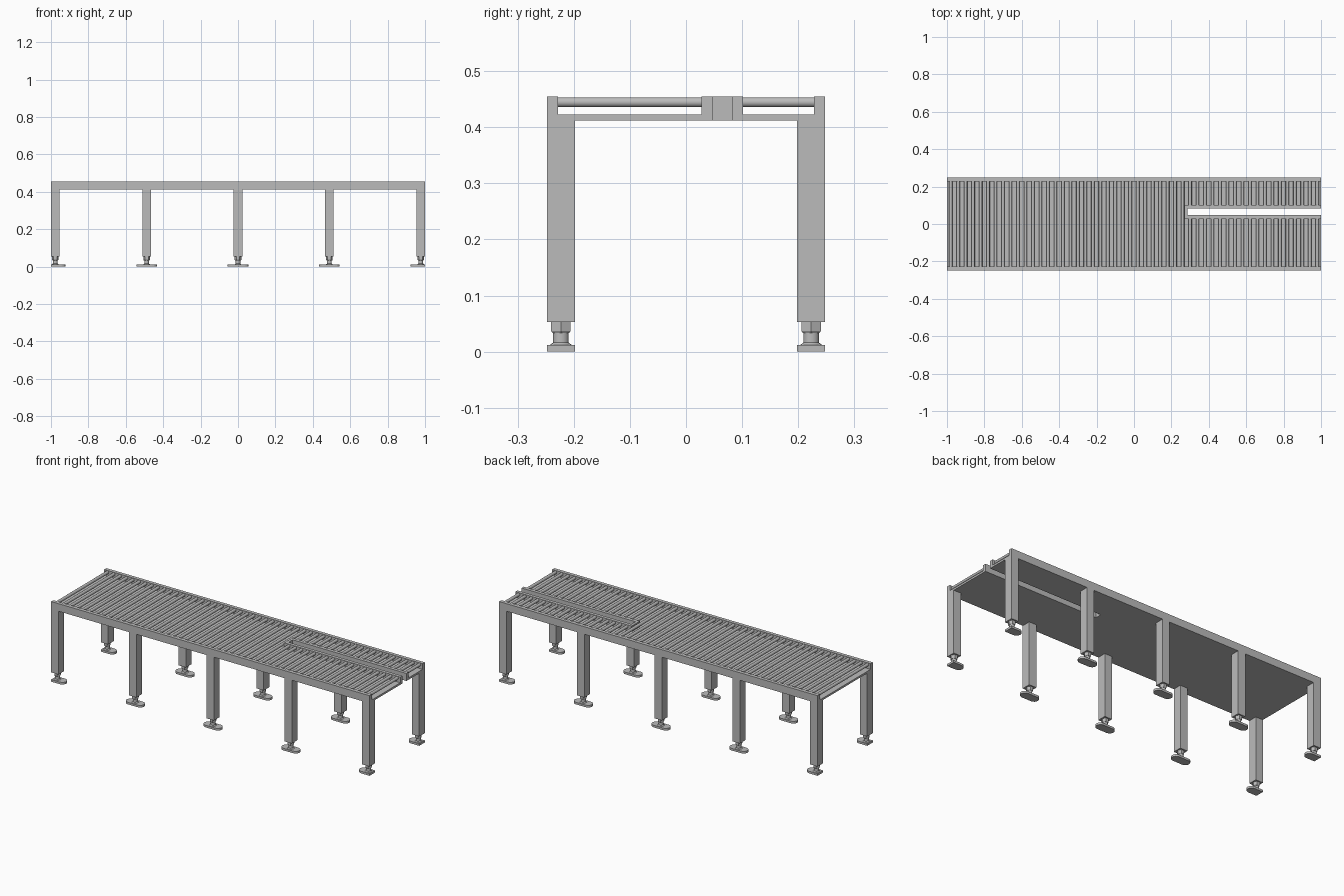
import bpy, bmesh, math
from mathutils import Matrix

cube = bpy.data.objects.get("Cube")
if cube:
    bpy.data.objects.remove(cube, do_unlink=True)

steel = bpy.data.materials.new("steel grey")
steel.use_nodes = True
GREY = (0.5, 0.5, 0.5, 1)
steel.diffuse_color = GREY
steel.node_tree.nodes["Principled BSDF"].inputs["Base Color"].default_value = GREY

# Main measurements
HALF_W, RAIL = 0.248, 0.02
BASE, DECK, TOP = 0.412, 0.423, 0.455
SLOT_X, SLOT_LOW, SLOT_HIGH = 0.285, 0.047, 0.083
INNER = HALF_W - RAIL


def finish(name, bm, smooth=False):
    bmesh.ops.recalc_face_normals(bm, faces=bm.faces)
    mesh = bpy.data.meshes.new(name)
    bm.to_mesh(mesh)
    bm.free()
    mesh.materials.append(steel)
    obj = bpy.data.objects.new(name, mesh)
    bpy.context.collection.objects.link(obj)
    if smooth:
        bpy.ops.object.select_all(action='DESELECT')
        obj.select_set(True)
        bpy.context.view_layer.objects.active = obj
        bpy.ops.object.shade_smooth_by_angle(angle=math.radians(35))
    return obj


def box(name, x0, x1, y0, y1, z0, z1):
    bm = bmesh.new()
    mid = Matrix.Translation(((x0 + x1) / 2, (y0 + y1) / 2, (z0 + z1) / 2))
    size = Matrix.Diagonal((x1 - x0, y1 - y0, z1 - z0, 1))
    bmesh.ops.create_cube(bm, size=1, matrix=mid @ size)
    return finish(name, bm)


def prism(name, outline, z0, z1):
    bm = bmesh.new()
    face = bm.faces.new([bm.verts.new((x, y, z0)) for x, y in outline])
    extruded = bmesh.ops.extrude_face_region(bm, geom=[face])["geom"]
    bmesh.ops.translate(bm, vec=(0, 0, z1 - z0),
                        verts=[v for v in extruded if isinstance(v, bmesh.types.BMVert)])
    return finish(name, bm)


def rollers(name, xs, y0, y1):
    bm = bmesh.new()
    for x in xs:
        place = Matrix.Translation((x, (y0 + y1) / 2, 0.4445)) @ Matrix.Rotation(math.pi / 2, 4, 'X')
        bmesh.ops.create_cone(bm, cap_ends=True, segments=16, radius1=0.0088,
                              radius2=0.0088, depth=y1 - y0, matrix=place)
    finish(name, bm, smooth=True)


def cone(bm, x, y, z0, z1, r0, r1, segments, squash=1):
    place = Matrix.Translation((x, y, (z0 + z1) / 2)) @ Matrix.Diagonal((squash, 1, 1, 1))
    place = place @ Matrix.Rotation(math.pi / 2, 4, 'Z')
    bmesh.ops.create_cone(bm, cap_ends=True, segments=segments, radius1=r0,
                          radius2=r1, depth=z1 - z0, matrix=place)


# Deck plate with the open slot
prism("deck_plate", [(-1, -INNER), (1, -INNER), (1, SLOT_LOW), (SLOT_X, SLOT_LOW),
                     (SLOT_X, SLOT_HIGH), (1, SLOT_HIGH), (1, INNER), (-1, INNER)], BASE, DECK)

# Side rails and slot walls
box("front_rail", -1, 1, -HALF_W, -INNER, BASE, TOP)
box("back_rail", -1, 1, INNER, HALF_W, BASE, TOP)
box("slot_front_wall", SLOT_X - 0.015, 1, SLOT_LOW - 0.019, SLOT_LOW, BASE, TOP)
box("slot_back_wall", SLOT_X - 0.015, 1, SLOT_HIGH, SLOT_HIGH + 0.019, BASE, TOP)
box("slot_end_wall", SLOT_X - 0.015, SLOT_X, SLOT_LOW, SLOT_HIGH, BASE, TOP)

# Rollers, split in two beside the slot
positions = [-0.98 + 0.04 * i for i in range(50)]
rollers("full_rollers", [x for x in positions if x < SLOT_X - 0.02], -INNER, INNER)
short = [x for x in positions if x > SLOT_X - 0.02]
rollers("front_short_rollers", short, -INNER, SLOT_LOW - 0.019)
rollers("back_short_rollers", short, SLOT_HIGH + 0.019, INNER)

# Legs with levelling feet
for side, label in ((-1, "front"), (1, "back")):
    y = side * 0.223
    for i in range(5):
        x = -0.977 + 0.4885 * i
        tag = f"{label}_{i + 1}"
        box(f"leg_{tag}", x - 0.023, x + 0.023, y - 0.025, y + 0.025, 0.053, BASE)

        # Hexagonal nut, threaded stem and collar
        bm = bmesh.new()
        cone(bm, x, y, 0.037, 0.053, 0.02, 0.02, 6, 0.9)
        cone(bm, x, y, 0.033, 0.037, 0.017, 0.02, 6, 0.9)
        cone(bm, x, y, 0.012, 0.035, 0.014, 0.014, 16, 0.9)
        cone(bm, x, y, 0.011, 0.016, 0.021, 0.014, 16, 0.9)
        finish(f"foot_stem_{tag}", bm, smooth=True)

        # Round-ended pad, cut square at the ends of the table
        outline = []
        for end in (1, -1):
            if abs(x + end * 0.055) > 1:
                outline += [(end, y - end * 0.025), (end, y + end * 0.025)]
            else:
                for k in range(9):
                    a = math.pi * (k / 8 - 0.5)
                    outline.append((x + end * (0.03 + 0.025 * math.cos(a)),
                                    y + end * 0.025 * math.sin(a)))
        prism(f"foot_pad_{tag}", outline, 0, 0.012)
